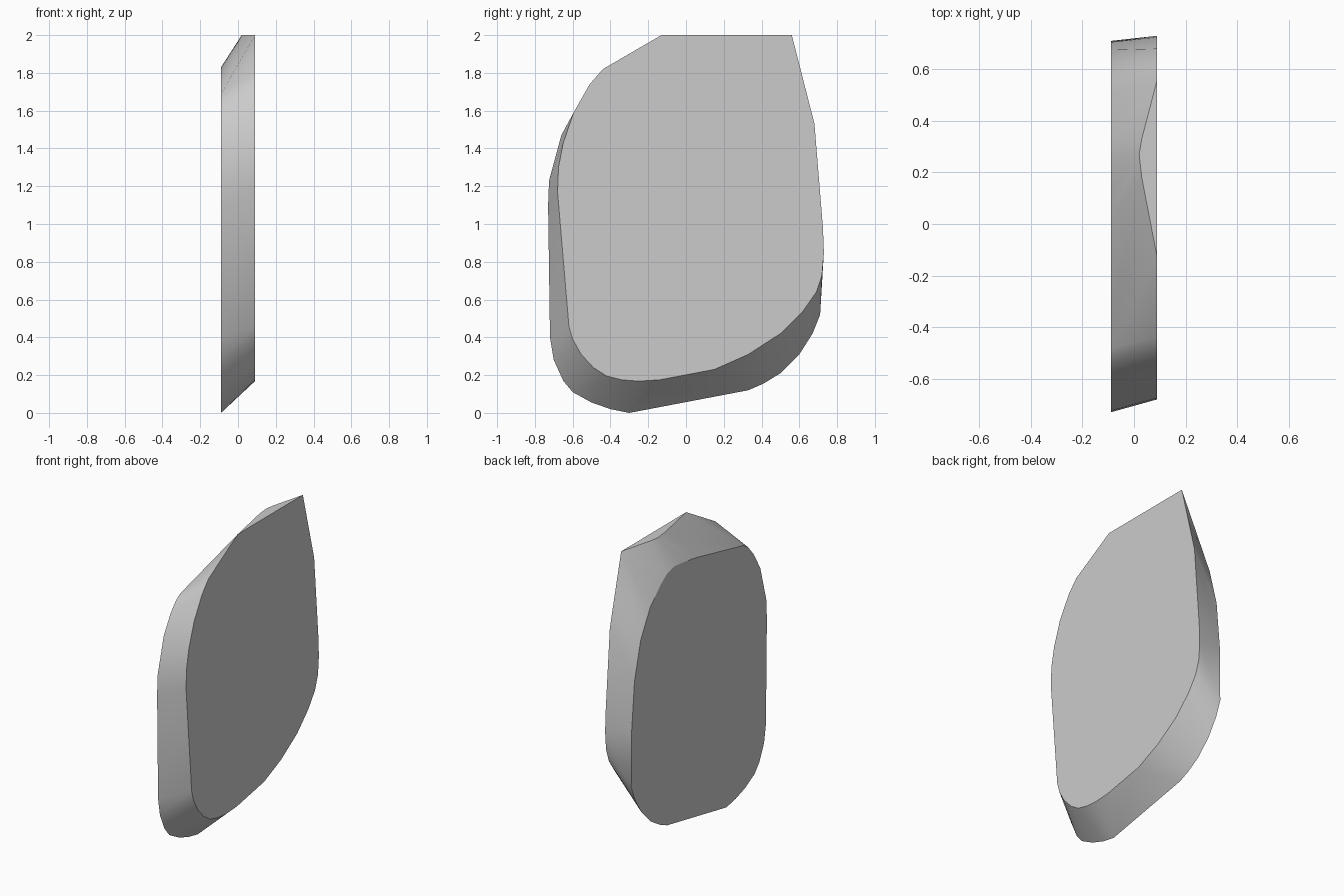
import bpy
import bmesh
from math import radians

default_cube = bpy.data.objects.get("Cube")
if default_cube:
    bpy.data.objects.remove(default_cube, do_unlink=True)

HALF_THICKNESS = .09

# Outlines of the two flat sides, as (y, z)
left_outline = [
    (-.13, 2), (-.44, 1.82), (-.51, 1.74), (-.595, 1.59), (-.65, 1.43),
    (-.675, 1.3), (-.68, 1.17), (-.62, .46), (-.6, .39), (-.555, .31),
    (-.49, .24), (-.42, .195), (-.34, .175), (-.25, .168), (-.14, .175),
    (.15, .23), (.33, .31), (.5, .42), (.62, .54), (.69, .64),
    (.72, .73), (.73, .85), (.725, .98), (.68, 1.53), (.67, 1.57), (.56, 2),
]
right_outline = [
    (.25, 1.83), (.15, 1.82), (.02, 1.8), (-.48, 1.69), (-.53, 1.66),
    (-.59, 1.59), (-.66, 1.47), (-.725, 1.23), (-.73, 1.1), (-.72, .4),
    (-.7, .28), (-.65, .17), (-.6, .11), (-.5, .055), (-.4, .02),
    (-.3, 0), (.33, .12), (.41, .155), (.5, .21), (.6, .31),
    (.67, .42), (.71, .52), (.705, .9), (.675, 1.22), (.61, 1.47),
    (.51, 1.65), (.4, 1.76), (.33, 1.81),
]
# Rounded inner edge of the flat cut on top, as (x, y)
top_cut = [(.03, .33), (.02, .27), (.03, .18)]


def make_material(name, colour):
    material = bpy.data.materials.new(name)
    material.use_nodes = True
    material.diffuse_color = colour
    shader = material.node_tree.nodes["Principled BSDF"]
    shader.inputs["Base Color"].default_value = colour
    return material


# Convex slab spanning the two sides and the top cut
bm = bmesh.new()
for y, z in left_outline:
    bm.verts.new((HALF_THICKNESS, y, z))
for y, z in right_outline:
    bm.verts.new((-HALF_THICKNESS, y, z))
for x, y in top_cut:
    bm.verts.new((x, y, 2))
hull = bmesh.ops.convex_hull(bm, input=bm.verts[:])
unused = [v for v in bm.verts if not v.link_faces]
bmesh.ops.delete(bm, geom=unused, context='VERTS')

# Merge the flat sides into single faces
bmesh.ops.dissolve_limit(bm, angle_limit=radians(.5),
                         verts=bm.verts[:], edges=bm.edges[:])
bmesh.ops.recalc_face_normals(bm, faces=bm.faces[:])

mesh = bpy.data.meshes.new("stone_slab")
bm.to_mesh(mesh)
bm.free()
slab = bpy.data.objects.new("stone_slab", mesh)
bpy.context.collection.objects.link(slab)
mesh.materials.append(make_material("light_grey", (.6, .6, .6, 1)))

# Smooth rim with crisp side edges
bpy.ops.object.select_all(action='DESELECT')
slab.select_set(True)
bpy.context.view_layer.objects.active = slab
bpy.ops.object.shade_smooth_by_angle(angle=radians(30))
